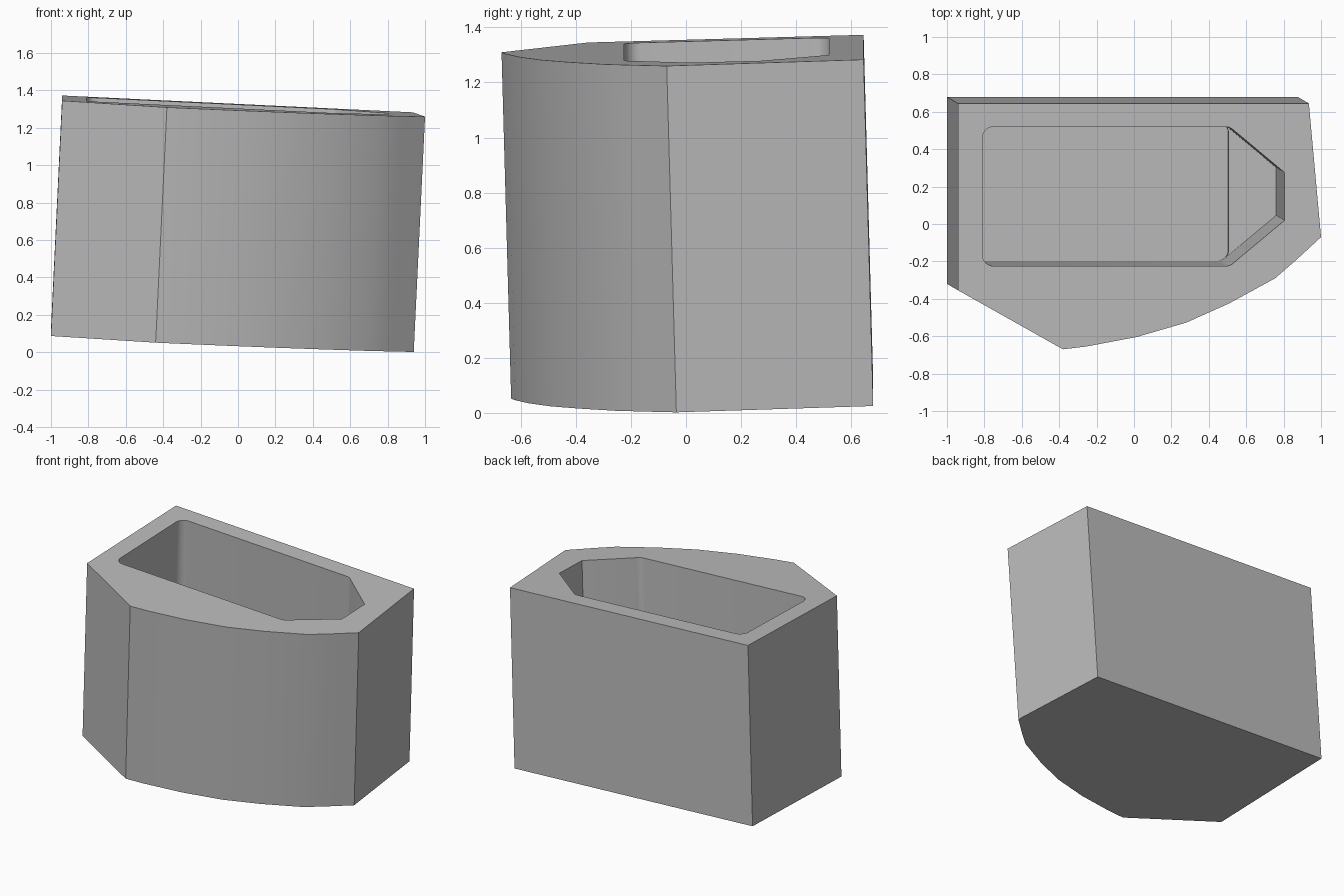
import bpy, bmesh, math
from mathutils import Vector

cube = bpy.data.objects.get("Cube")
if cube:
    bpy.data.objects.remove(cube, do_unlink=True)

# The block leans slightly: its rim is a sloping plane, its walls follow the normal
AXIS = Vector((0.048, -0.0278, 1.0))
HEIGHT = 1.258

grey = bpy.data.materials.new("plain_grey")
grey.use_nodes = True
colour = (0.5, 0.5, 0.5, 1)
grey.diffuse_color = colour
grey.node_tree.nodes["Principled BSDF"].inputs["Base Color"].default_value = colour


def rim_point(x, y):
    return Vector((x, y, 1.373 - AXIS.x * (x + 0.94) - AXIS.y * (y - 0.645)))


def leaning_prism(name, outline, top, bottom):
    """Prism through a rim outline, between two offsets along the lean axis."""
    bm = bmesh.new()
    base = bm.faces.new([bm.verts.new(rim_point(x, y) + AXIS * bottom) for x, y in outline])
    new = bmesh.ops.extrude_face_region(bm, geom=[base])["geom"]
    bmesh.ops.translate(bm, vec=AXIS * (top - bottom),
                        verts=[g for g in new if isinstance(g, bmesh.types.BMVert)])
    bmesh.ops.recalc_face_normals(bm, faces=bm.faces)
    mesh = bpy.data.meshes.new(name)
    bm.to_mesh(mesh)
    bm.free()
    mesh.materials.append(grey)
    obj = bpy.data.objects.new(name, mesh)
    bpy.context.collection.objects.link(obj)
    return obj


def rounded_rectangle(x0, x1, y0, y1, r, steps=8):
    centres = [(x1 - r, y1 - r), (x0 + r, y1 - r), (x0 + r, y0 + r), (x1 - r, y0 + r)]
    return [(cx + r * math.cos(a), cy + r * math.sin(a))
            for q, (cx, cy) in enumerate(centres)
            for a in [(q + i / steps) * math.pi / 2 for i in range(steps + 1)]]


# Outer block: straight back and sides, slanted left corner, bowed front
bowed_front = [(-0.38, -0.67), (-0.255, -0.655), (0.015, -0.604), (0.28, -0.527),
               (0.51, -0.424), (0.755, -0.29), (0.87, -0.19), (1.0, -0.07)]
block = leaning_prism("hollow_block",
                      [(-0.94, 0.645), (-0.94, -0.355)] + bowed_front + [(0.935, 0.645)],
                      0, -HEIGHT)

# Pocket: deep rounded rectangle plus a slightly shallower tapered end
cutters = [
    leaning_prism("main_pocket_cutter",
                  rounded_rectangle(-0.81, 0.55, -0.225, 0.52, 0.06), 0.1, -0.97),
    leaning_prism("tapered_pocket_cutter",
                  [(0.3, -0.2), (0.528, -0.211), (0.805, 0.02), (0.805, 0.275),
                   (0.528, 0.506), (0.3, 0.495)], 0.11, -0.93),
]
bpy.ops.object.select_all(action="DESELECT")
block.select_set(True)
bpy.context.view_layer.objects.active = block
for cutter in cutters:
    cutter.hide_render = True
    mod = block.modifiers.new("pocket", "BOOLEAN")
    mod.operation = "DIFFERENCE"
    mod.solver = "EXACT"
    mod.object = cutter
    bpy.ops.object.modifier_apply(modifier=mod.name)
    bpy.data.objects.remove(cutter, do_unlink=True)

bpy.ops.object.shade_smooth_by_angle(angle=math.radians(25))
